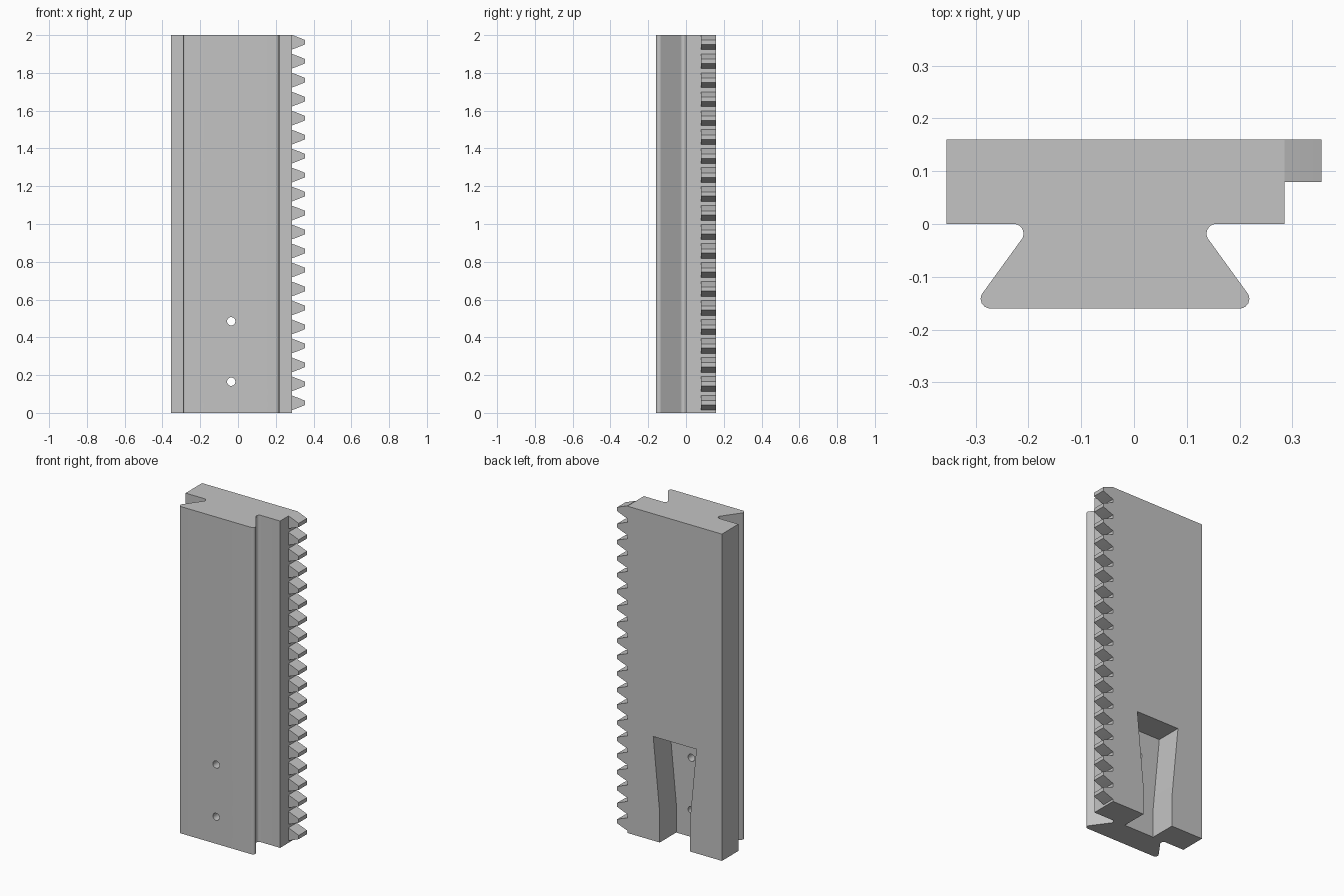
import bpy, bmesh, math
from mathutils import Vector

if "Cube" in bpy.data.objects:
    bpy.data.objects.remove(bpy.data.objects["Cube"])

# One plain grey for the whole part
GREY = (0.55, 0.55, 0.55, 1)
grey = bpy.data.materials.new("machined_grey")
grey.use_nodes = True
grey.diffuse_color = GREY
grey.node_tree.nodes["Principled BSDF"].inputs["Base Color"].default_value = GREY

SIDE, ROOT, TIP = -0.355, 0.285, 0.355   # outer edge, tooth root, tooth tip
BACK, MID = 0.16, -0.036                 # back plane, dovetail centre line
TEETH, PITCH, FIRST = 20, 0.1005, 0.053


def prism(name, outlines, offset):
    """Closed solids swept from outlines along an offset vector."""
    bm = bmesh.new()
    for points in outlines:
        near = [bm.verts.new(p) for p in points]
        far = [bm.verts.new(Vector(p) + Vector(offset)) for p in points]
        bm.faces.new(near)
        bm.faces.new(far[::-1])
        for i in range(len(near)):
            bm.faces.new((near[i], near[i - 1], far[i - 1], far[i]))
    bmesh.ops.recalc_face_normals(bm, faces=bm.faces[:])
    mesh = bpy.data.meshes.new(name)
    bm.to_mesh(mesh)
    bm.free()
    mesh.materials.append(grey)
    obj = bpy.data.objects.new(name, mesh)
    bpy.context.collection.objects.link(obj)
    return obj


def fillet(before, corner, after, radius, steps=8):
    """Arc points that round a 2D corner."""
    c = Vector(corner)
    a, b = (Vector(before) - c).normalized(), (Vector(after) - c).normalized()
    half = a.angle(b) / 2
    centre = c + (a + b).normalized() * (radius / math.sin(half))
    start = c + a * (radius / math.tan(half)) - centre
    end = c + b * (radius / math.tan(half)) - centre
    return [centre + start.lerp(end, i / steps).normalized() * radius for i in range(steps + 1)]


def activate(obj):
    bpy.ops.object.select_all(action="DESELECT")
    obj.select_set(True)
    bpy.context.view_layer.objects.active = obj


def cut(obj, cutter):
    cutter.hide_render = True
    mod = obj.modifiers.new("cut", "BOOLEAN")
    mod.operation, mod.solver, mod.object = "DIFFERENCE", "EXACT", cutter
    activate(obj)
    bpy.ops.object.modifier_apply(modifier=mod.name)
    bpy.data.objects.remove(cutter)


# Slide body: flat plate with a rounded dovetail on the front
neck, foot = (-0.156, 0), (-0.272, -BACK)
left = fillet((-1, 0), neck, foot, 0.018) + fillet(neck, foot, (0, -BACK), 0.018)
right = [Vector((-p.x, p.y)) for p in reversed(left)]
profile = [(SIDE, BACK), (SIDE, 0)] + [(p.x + MID, p.y) for p in left + right]
profile += [(ROOT, 0), (ROOT, BACK)]
body = prism("dovetail_slide", [[(x, y, 0) for x, y in profile]], (0, 0, 2))

# Tapered pocket in the back, open at the bottom
edge = [(0.102, -0.1), (0.102, 0.18), (0.146, 0.637)]
outline = [(MID + x, 0, z) for x, z in edge] + [(MID - x, 0, z) for x, z in reversed(edge)]
cut(body, prism("pocket_cutter", [outline], (0, 0.3, 0)))

# Two screw holes through the pocket floor
for z in (0.165, 0.485):
    bpy.ops.mesh.primitive_cylinder_add(vertices=32, radius=0.022, depth=1,
                                        location=(MID, 0, z), rotation=(math.pi / 2, 0, 0))
    hole = bpy.context.object
    hole.data.materials.append(grey)
    cut(body, hole)

# Gear rack teeth along the side
flank = [(ROOT, 0.039), (0.308, 0.0305), (0.332, 0.021), (TIP, 0.0115)]
tooth = flank + [(x, -h) for x, h in reversed(flank)]
rows = [[(x, 0.08, FIRST + i * PITCH + h) for x, h in tooth] for i in range(TEETH)]
teeth = prism("rack_teeth", rows, (0, BACK - 0.08, 0))

for obj in (body, teeth):
    activate(obj)
    bpy.ops.object.shade_smooth_by_angle(angle=math.radians(25))
